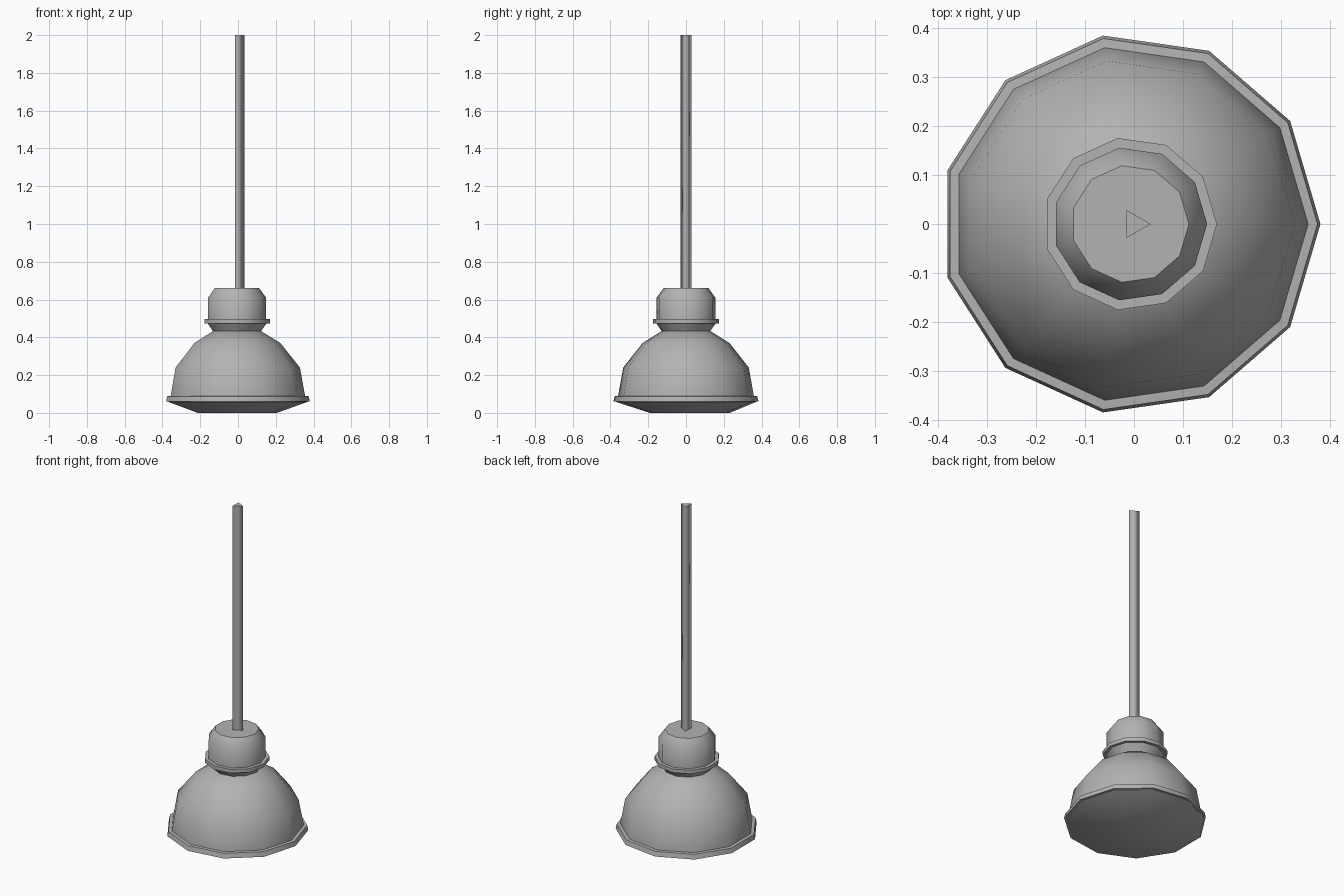
import bpy, bmesh, math

if "Cube" in bpy.data.objects:
    bpy.data.objects.remove(bpy.data.objects["Cube"])

SIDES = 11
CX = -0.008  # centre of an odd-sided ring so its bounds are centred

# Dark grey metal shared by all parts
metal = bpy.data.materials.new("dark_grey")
metal.diffuse_color = (0.45, 0.45, 0.45, 1)
metal.use_nodes = True
metal.node_tree.nodes["Principled BSDF"].inputs["Base Color"].default_value = metal.diffuse_color


def lathe(name, profile, sides=SIDES, cx=CX, round_sides=False):
    """Closed turned part from (radius, z[, y offset]) points, bottom to top."""
    bm = bmesh.new()
    rings = []
    for r, z, *off in profile:
        oy = off[0] if off else 0.0
        rings.append([bm.verts.new((cx + r * math.cos(2 * math.pi * i / sides),
                                    oy + r * math.sin(2 * math.pi * i / sides), z))
                      for i in range(sides)])
    for a, b in zip(rings, rings[1:]):
        for i in range(sides):
            j = (i + 1) % sides
            bm.faces.new((a[i], a[j], b[j], b[i])).smooth = True
    # End caps, with sharp borders for parts whose sides are fully smooth
    for loop in (rings[0][::-1], rings[-1]):
        cap = bm.faces.new(loop)
        for e in cap.edges:
            e.smooth = not round_sides
    mesh = bpy.data.meshes.new(name)
    bm.to_mesh(mesh)
    bm.free()
    mesh.materials.append(metal)
    ob = bpy.data.objects.new(name, mesh)
    bpy.context.collection.objects.link(ob)
    if not round_sides:
        bpy.ops.object.select_all(action='DESELECT')
        ob.select_set(True)
        bpy.context.view_layer.objects.active = ob
        bpy.ops.object.shade_smooth_by_angle(angle=math.radians(40))
    return ob


# Shallow lens under the shade, rim and bell-shaped shade
lathe("lens", [(0.214, 0.0, 0.02), (0.375, 0.058), (0.375, 0.07)])
lathe("shade_rim", [(0.388, 0.06), (0.382, 0.088), (0.355, 0.09)])
lathe("shade", [(0.363, 0.075), (0.363, 0.09), (0.336, 0.24), (0.232, 0.37), (0.13, 0.433)])

# Neck, collar and lamp housing
lathe("neck", [(0.128, 0.43), (0.162, 0.478)])
lathe("collar", [(0.177, 0.474), (0.177, 0.496)])
lathe("housing", [(0.157, 0.49), (0.157, 0.61), (0.12, 0.66)])

# Three-sided hanging rod, shaded as if round
lathe("hanging_rod", [(0.033, 0.655), (0.033, 2.0)], sides=3, cx=0.001, round_sides=True)
